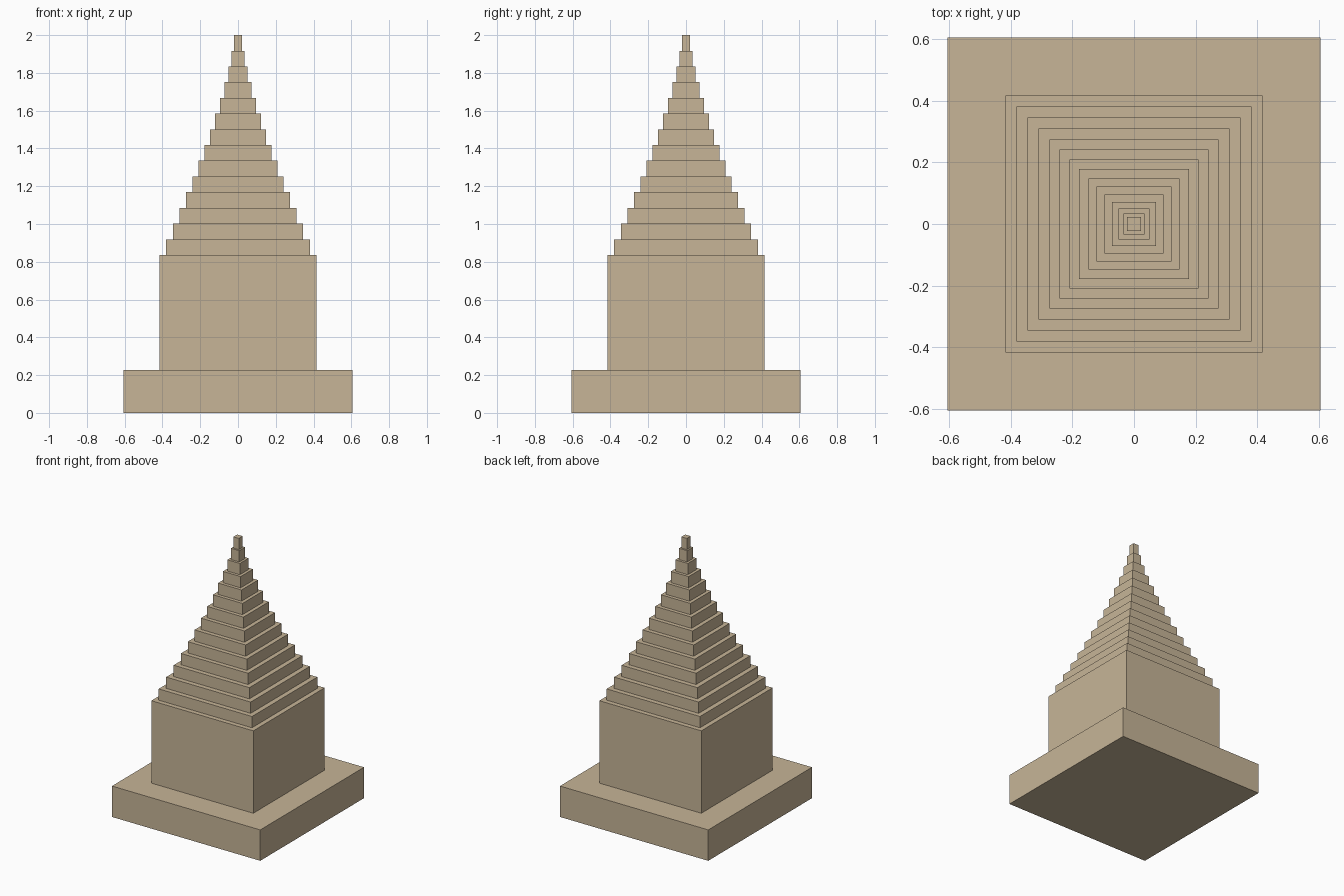
import bpy

if "Cube" in bpy.data.objects:
    bpy.data.objects.remove(bpy.data.objects["Cube"])

stone = bpy.data.materials.new("sandstone")
stone.diffuse_color = (0.57, 0.46, 0.31, 1)
stone.use_nodes = True
stone.node_tree.nodes["Principled BSDF"].inputs["Base Color"].default_value = stone.diffuse_color


def block(name, half_width, z0, z1):
    bpy.ops.mesh.primitive_cube_add(size=1, location=(0, 0, (z0 + z1) / 2))
    obj = bpy.context.object
    obj.name = name
    obj.scale = (2 * half_width, 2 * half_width, z1 - z0)
    bpy.ops.object.transform_apply(location=False, rotation=False, scale=True)
    obj.data.materials.append(stone)


# Plinth and main body
BASE_TOP, BODY_TOP, PEAK = 0.228, 0.836, 2.0
block("base_plinth", 0.605, 0, BASE_TOP)
block("main_body", 0.416, BASE_TOP, BODY_TOP)

# Stepped spire: equal-height tiers with a gently concave outline
tiers = [0.381, 0.345, 0.309, 0.274, 0.241, 0.209, 0.178,
         0.148, 0.121, 0.096, 0.072, 0.051, 0.034, 0.022]
step = (PEAK - BODY_TOP) / len(tiers)
for i, half_width in enumerate(tiers):
    z = BODY_TOP + i * step
    block(f"spire_tier_{i + 1}", half_width, z, z + step)
